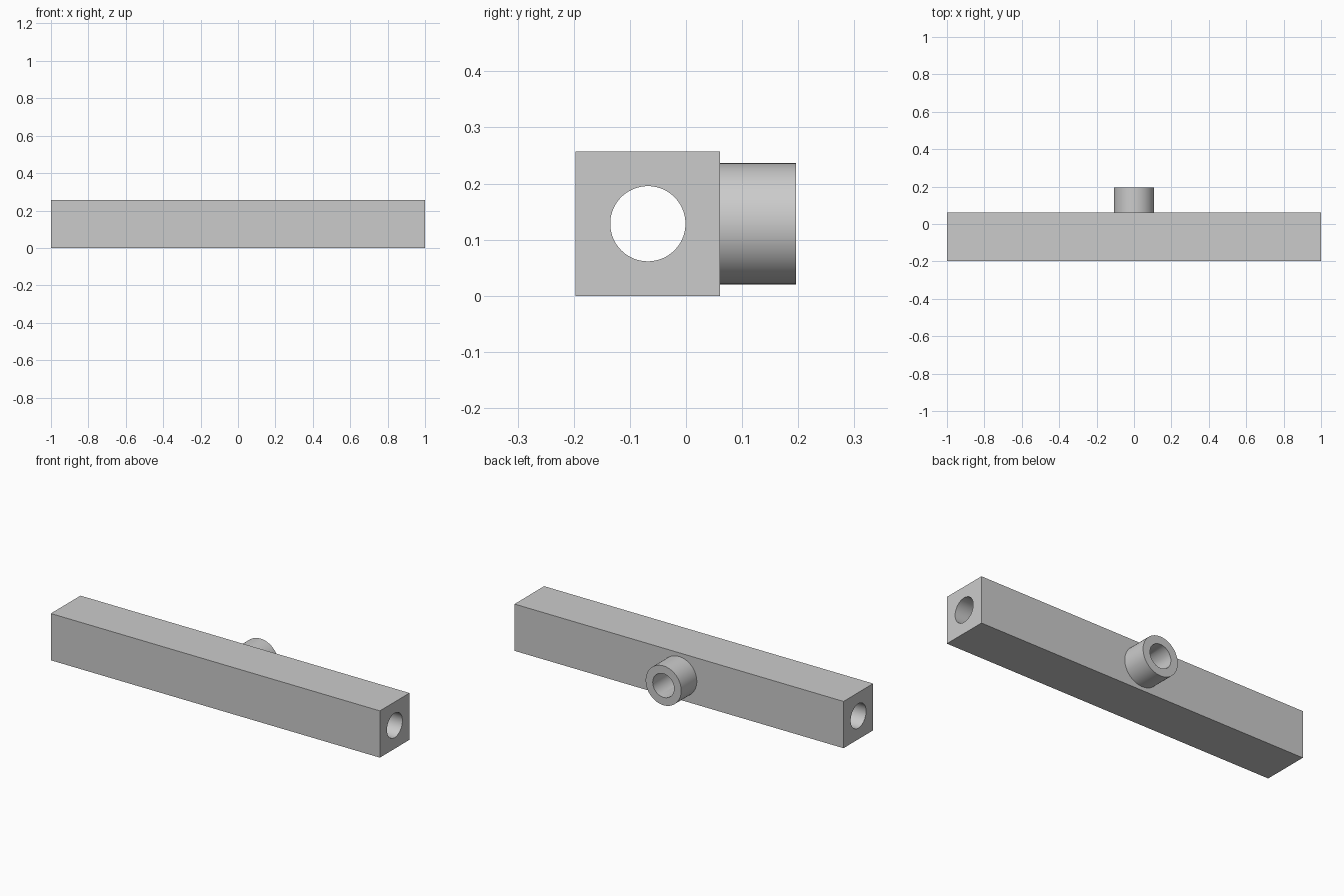
import bpy
from math import pi

cube = bpy.data.objects.get("Cube")
if cube:
    bpy.data.objects.remove(cube, do_unlink=True)

SIDE = 0.257           # square bar section
MID_Y, MID_Z = -0.068, SIDE / 2
BACK_Y = 0.196         # end of the side boss

grey = bpy.data.materials.new("plain grey")
grey.use_nodes = True
grey.diffuse_color = (0.6, 0.6, 0.6, 1)
grey.node_tree.nodes["Principled BSDF"].inputs["Base Color"].default_value = (0.6, 0.6, 0.6, 1)


def cylinder(name, radius, start, end, axis):
    """Round rod along x or y through the bar's centre line."""
    middle = (start + end) / 2
    along_x = axis == "x"
    bpy.ops.mesh.primitive_cylinder_add(
        vertices=96, radius=radius, depth=end - start,
        location=(middle, MID_Y, MID_Z) if along_x else (0, middle, MID_Z),
        rotation=(0, pi / 2, 0) if along_x else (pi / 2, 0, 0))
    obj = bpy.context.object
    obj.name = name
    obj.data.materials.append(grey)
    return obj


def combine(target, tool, operation):
    """Apply a boolean and discard the tool."""
    tool.hide_render = True
    mod = target.modifiers.new(tool.name, "BOOLEAN")
    mod.operation, mod.solver, mod.object = operation, "EXACT", tool
    bpy.ops.object.select_all(action="DESELECT")
    target.select_set(True)
    bpy.context.view_layer.objects.active = target
    bpy.ops.object.modifier_apply(modifier=mod.name)
    bpy.data.objects.remove(tool, do_unlink=True)


# Square bar
bpy.ops.mesh.primitive_cube_add(size=1, location=(0, MID_Y, MID_Z))
bar = bpy.context.object
bar.name = "square_bar_with_boss"
bar.scale = (2, SIDE, SIDE)
bpy.ops.object.transform_apply(location=False, rotation=False, scale=True)
bar.data.materials.append(grey)

# Round boss on the back, then the long bore and the side bore that meets it
combine(bar, cylinder("boss", 0.108, 0, BACK_Y, "y"), "UNION")
combine(bar, cylinder("long_bore", 0.067, -1.1, 1.1, "x"), "DIFFERENCE")
combine(bar, cylinder("side_bore", 0.065, MID_Y, BACK_Y + 0.1, "y"), "DIFFERENCE")

bpy.ops.object.shade_smooth_by_angle(angle=pi / 6)
